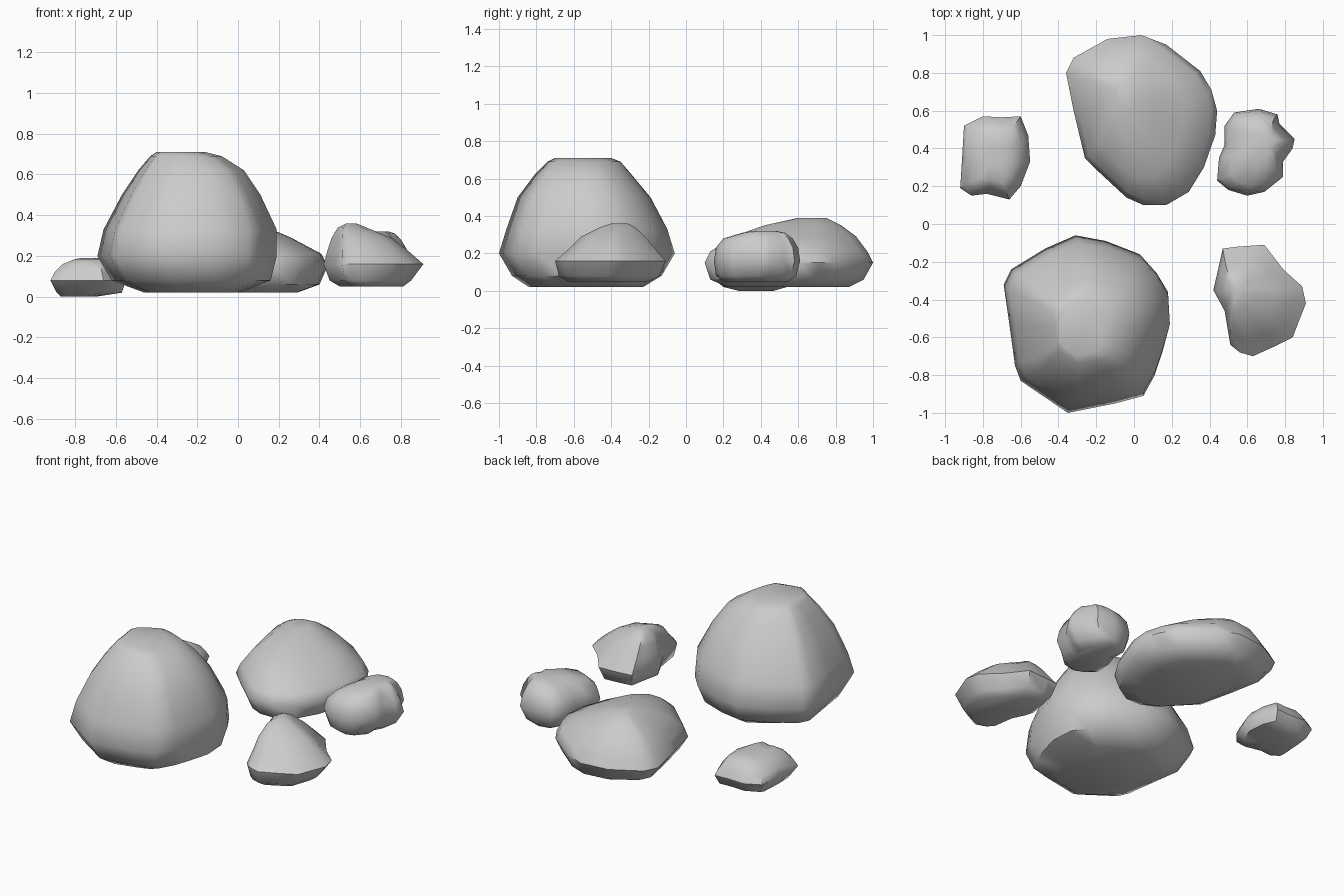
import bpy, bmesh, math


def rock(name, outline, levels):
    """Loft a plan outline through levels of (z, x min, x max, y min, y max)."""
    xs, ys = [p[0] for p in outline], [p[1] for p in outline]
    x0, x1, y0, y1 = min(xs), max(xs), min(ys), max(ys)
    unit = [((x - x0) / (x1 - x0), (y - y0) / (y1 - y0)) for x, y in outline]
    n = len(unit)
    bm = bmesh.new()
    rings = [[bm.verts.new((a + (b - a) * u, c + (d - c) * v, z)) for u, v in unit]
             for z, a, b, c, d in levels]
    for low, high in zip(rings, rings[1:]):
        for i in range(n):
            j = (i + 1) % n
            bm.faces.new((low[i], low[j], high[j], high[i]))
    bm.faces.new(rings[0][::-1])
    bm.faces.new(rings[-1])
    bmesh.ops.recalc_face_normals(bm, faces=bm.faces)
    mesh = bpy.data.meshes.new(name)
    bm.to_mesh(mesh)
    bm.free()
    ob = bpy.data.objects.new(name, mesh)
    bpy.context.collection.objects.link(ob)
    bpy.ops.object.select_all(action='DESELECT')
    ob.select_set(True)
    bpy.context.view_layer.objects.active = ob
    bpy.ops.object.shade_smooth_by_angle(angle=math.radians(50))
    return ob


# Tall boulder at the front
rock("tall_boulder",
     [(-.31, -.06), (-.15, -.09), (.03, -.16), (.12, -.26), (.18, -.36), (.19, -.53),
      (.15, -.68), (.11, -.8), (.05, -.91), (-.1, -.95), (-.35, -1), (-.6, -.83),
      (-.63, -.75), (-.66, -.53), (-.69, -.32), (-.65, -.24), (-.47, -.13)],
     [(.02, -.46, 0, -.84, -.23), (.08, -.62, .16, -.93, -.13), (.2, -.69, .19, -1, -.06),
      (.33, -.66, .19, -.96, -.1), (.5, -.57, .11, -.9, -.19), (.62, -.49, .03, -.81, -.29),
      (.69, -.43, -.08, -.74, -.35), (.71, -.4, -.16, -.7, -.4)])

# Low wide boulder at the back
rock("low_boulder",
     [(.04, 1), (.17, .95), (.35, .81), (.41, .71), (.44, .6), (.43, .47), (.37, .3),
      (.29, .17), (.17, .1), (.05, .1), (-.04, .14), (-.18, .27), (-.26, .35),
      (-.32, .6), (-.36, .8), (-.32, .88), (-.14, .98)],
     [(.02, -.2, .29, .22, .87), (.06, -.29, .4, .13, .95), (.15, -.36, .44, .1, 1),
      (.21, -.33, .41, .13, .97), (.29, -.26, .26, .25, .91), (.35, -.18, .12, .42, .83),
      (.39, -.1, .02, .6, .75)])

# Small flat stone on the left
rock("left_stone",
     [(-.6, .57), (-.56, .47), (-.55, .33), (-.6, .2), (-.66, .13), (-.78, .16),
      (-.86, .15), (-.92, .19), (-.91, .35), (-.9, .52), (-.8, .57), (-.7, .565)],
     [(0, -.87, -.7, .28, .47), (.02, -.89, -.57, .2, .54), (.08, -.92, -.55, .13, .57),
      (.12, -.9, -.57, .15, .55), (.16, -.86, -.6, .18, .52), (.185, -.8, -.65, .22, .48),
      (.19, -.77, -.69, .3, .42)])

# Small stone at the back right
rock("back_right_stone",
     [(.53, .59), (.66, .61), (.76, .58), (.77, .53), (.85, .45), (.84, .4), (.79, .33),
      (.79, .25), (.69, .17), (.6, .15), (.5, .18), (.44, .23), (.45, .35), (.48, .42),
      (.48, .52)],
     [(.05, .53, .75, .2, .55), (.08, .47, .8, .16, .59), (.16, .44, .85, .15, .61),
      (.23, .46, .83, .16, .6), (.28, .51, .8, .2, .57), (.31, .58, .77, .3, .53),
      (.32, .62, .74, .36, .48)])

# Small peaked stone at the front right
rock("front_right_stone",
     [(.69, -.11), (.79, -.24), (.89, -.33), (.91, -.42), (.84, -.6), (.74, -.65),
      (.63, -.7), (.56, -.68), (.51, -.64), (.48, -.46), (.42, -.35), (.45, -.22),
      (.47, -.13), (.55, -.12)],
     [(.05, .5, .81, -.63, -.2), (.08, .45, .85, -.68, -.14), (.16, .42, .91, -.7, -.11),
      (.23, .44, .83, -.62, -.17), (.29, .46, .75, -.56, -.22), (.34, .49, .63, -.46, -.27),
      (.36, .53, .58, -.4, -.31)])
